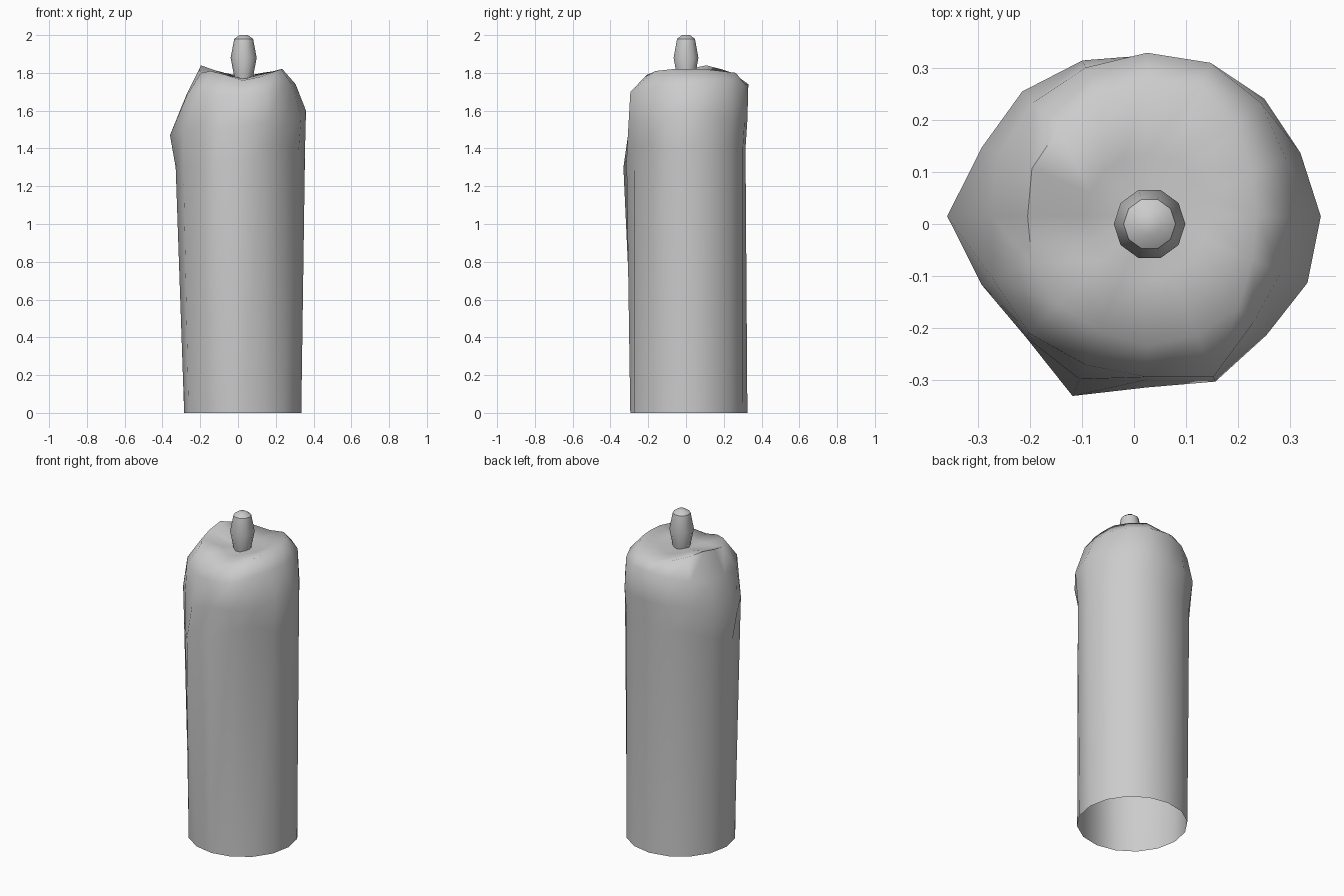
import bpy, bmesh
from math import cos, sin, radians, tau

cube = bpy.data.objects.get("Cube")
if cube:
    bpy.data.objects.remove(cube, do_unlink=True)

wax = bpy.data.materials.new("grey_wax")
wax.use_nodes = True
wax.diffuse_color = (0.6, 0.6, 0.6, 1)
wax.node_tree.nodes["Principled BSDF"].inputs["Base Color"].default_value = wax.diffuse_color


def loft(name, centre, rings, tip=None, smooth_angle=70):
    """Skin a stack of rings; each ring is a list of (radius, height)."""
    bm = bmesh.new()
    cx, cy = centre
    loops = []
    for ring in rings:
        count = len(ring)
        loops.append([bm.verts.new((cx + r * cos(tau * i / count),
                                    cy + r * sin(tau * i / count), z))
                      for i, (r, z) in enumerate(ring)])
    for low, high in zip(loops, loops[1:]):
        for i in range(count):
            j = (i + 1) % count
            bm.faces.new((low[i], low[j], high[j], high[i]))
    if tip is None:
        bm.faces.new(loops[-1])
    else:
        apex = bm.verts.new(tip)
        for i in range(count):
            bm.faces.new((loops[-1][i], loops[-1][(i + 1) % count], apex))
    mesh = bpy.data.meshes.new(name)
    bm.to_mesh(mesh)
    bm.free()
    mesh.materials.append(wax)
    obj = bpy.data.objects.new(name, mesh)
    bpy.context.collection.objects.link(obj)
    bpy.ops.object.select_all(action="DESELECT")
    obj.select_set(True)
    bpy.context.view_layer.objects.active = obj
    bpy.ops.object.shade_smooth_by_angle(angle=radians(smooth_angle))
    return obj


def ring(radii, heights):
    """Combine per-side radii and heights given in hundredths."""
    return [(r / 100, z / 100) for r, z in zip(radii, heights)]


# Candle body: an open tube with uneven wax drips around the shoulder
sides = 16
base = [(0.31, 0)] * sides
neck = ring([33, 32, 31, 31, 30, 31, 32, 33, 35.5, 34, 33, 37.5, 33, 31, 30.5, 32],
            [140, 138, 140, 140, 140, 140, 138, 134, 130, 130, 130, 130, 134, 140, 142, 138])
drip = ring([33.5, 32, 32, 32, 31, 32.5, 34, 34.5, 38.5, 34.5, 33, 34, 31.5, 34.5, 32.5, 33.5],
            [160, 158, 155, 155, 155, 155, 155, 152, 147, 150, 152, 150, 152, 154, 153, 157])
shoulder = ring([28, 29, 31, 32, 31.5, 31, 31, 31, 30, 32, 32, 31, 31, 33.5, 29, 28],
                [174, 174, 174, 174, 174, 172, 170, 168, 168, 168, 170, 168, 168, 170, 172, 174])
rim = ring([21, 22, 24, 27, 26, 25, 24, 24, 23, 24, 24, 24, 25, 25, 25, 22],
           [182, 182, 181, 180, 178, 180, 182, 184, 182, 180, 181, 179, 176, 178, 181, 182])
pool = [(0.12, 0.4 * z + 0.6 * 1.775) for r, z in rim]
loft("candle_body", (0.025, 0.015), [base, neck, drip, shoulder, rim, pool],
     tip=(0.025, 0.015, 1.77))

# Wick: a small barrel with a chamfered flat tip
profile = [(0.045, 1.75), (0.052, 1.79), (0.069, 1.88), (0.05, 1.98), (0.022, 2.0)]
loft("wick", (0.03, 0), [[point] * 10 for point in profile], smooth_angle=40)
